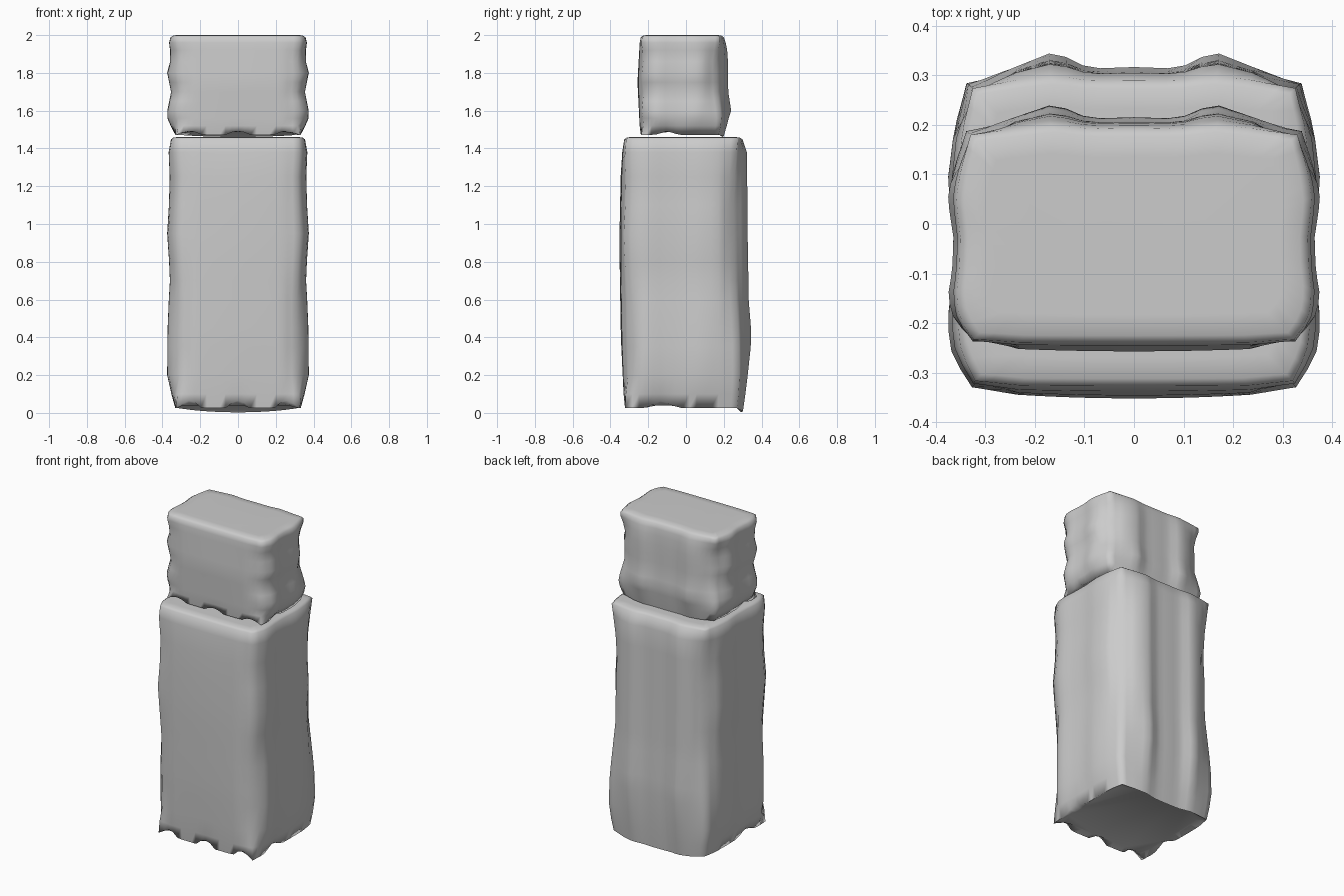
import bpy, bmesh, math

if "Cube" in bpy.data.objects:
    bpy.data.objects.remove(bpy.data.objects["Cube"])


def interp(table, t):
    """Piecewise linear lookup in a list of (t, value)."""
    if t <= table[0][0]:
        return table[0][1]
    for (a, va), (b, vb) in zip(table, table[1:]):
        if t <= b:
            return va + (vb - va) * (t - a) / (b - a)
    return table[-1][1]


# Fold depth across the back (by |x|) and along each side (by y, -1 front to 1 back)
BACK_FOLD = [(0, 0.5), (0.09, 0.45), (0.16, 1.0), (0.24, 0.5), (0.34, 0.1)]
SIDE_FOLD = [(-1, 0.1), (-0.8, 0.85), (-0.55, 1.0), (-0.3, 0.8), (0.0, 0.75),
             (0.35, 1.0), (0.7, 0.7), (1, 0.3)]
HALF = 0.33


def soft_block(name, z0, z1, front, back, levels, side, front_out, back_out,
               front_pinch, back_pinch, hem):
    bm = bmesh.new()
    mid = (back - front) / 2

    def ring(z, inset, lift):
        pts = []
        fo, so, bo = (interp(t, z) for t in (front_out, side, back_out))
        n, m = 20, 16

        def side_x(v):
            return HALF + so * interp(SIDE_FOLD, v) - inset
        # front face
        for i in range(n):
            t = -1 + 2 * i / n
            y = -front - fo * (1 - 0.6 * t * t) + inset
            pts.append((t * side_x(-1), y,
                        z + lift * hem * max(0, math.cos(t * 2.55 * math.pi))))
        # right side, back, left side
        for sgn in (1, -1):
            if sgn == -1:
                for i in range(n):
                    t = 1 - 2 * i / n
                    x = t * side_x(1)
                    y = back + bo * interp(BACK_FOLD, abs(x)) - inset
                    pts.append((x, y, z - lift * hem * 0.55 * (1 - t * t)))
            for i in range(m):
                v = sgn * (-1 + 2 * i / m)
                y0 = -front - fo * 0.4 + inset
                y1 = back + bo * 0.1 - inset
                y = y0 + (y1 - y0) * (v + 1) / 2
                up = max(0, 1 - abs(v + 0.35) / 0.3)
                pts.append((sgn * side_x(v), y, z + lift * hem * up))
        # pinch the four upright corners
        out = []
        for x, y, pz in pts:
            s, b = (1 if x > 0 else -1), y > mid
            cx, cy = side_x(1 if b else -1), (back if b else -front)
            d = math.hypot(abs(x) - cx, y - cy)
            p = interp(back_pinch if b else front_pinch, z) * max(0, 1 - d / 0.1)
            out.append((x - s * p * 0.7, y - (0.7 if b else -0.7) * p, pz))
        return [bm.verts.new(p) for p in out]

    rings = [ring(z0 + 0.015, 0.04, 0), ring(z0, 0.004, 1)]
    rings += [ring(z, 0, 0) for z in levels]
    rings += [ring(z1 - 0.012, 0.004, 0), ring(z1 - 0.001, 0.018, 0), ring(z1, 0.06, 0)]
    for a, b in zip(rings, rings[1:]):
        for i in range(len(a)):
            j = (i + 1) % len(a)
            bm.faces.new((a[i], a[j], b[j], b[i]))
    bm.faces.new(rings[0][::-1])
    bm.faces.new(rings[-1])
    bmesh.ops.recalc_face_normals(bm, faces=bm.faces)
    me = bpy.data.meshes.new(name)
    bm.to_mesh(me)
    bm.free()
    ob = bpy.data.objects.new(name, me)
    bpy.context.collection.objects.link(ob)
    bpy.context.view_layer.objects.active = ob
    ob.select_set(True)
    bpy.ops.object.shade_smooth_by_angle(angle=math.radians(100))
    ob.select_set(False)


# Tall lower block
soft_block(
    "body", 0.025, 1.46, 0.327, 0.285,
    [0.1, 0.2, 0.35, 0.45, 0.6, 0.7, 0.8, 0.95, 1.1, 1.25, 1.38],
    side=[(0.02, 0.005), (0.2, 0.046), (0.5, 0.043), (0.72, 0.03), (0.95, 0.046),
          (1.2, 0.03), (1.38, 0.038), (1.46, 0.028)],
    front_out=[(0.03, 0.0), (0.4, 0.018), (0.9, 0.026), (1.3, 0.018), (1.46, 0.003)],
    back_out=[(0.02, 0.02), (0.2, 0.045), (0.4, 0.068), (0.6, 0.05), (0.9, 0.045),
              (1.38, 0.04), (1.46, 0.015)],
    front_pinch=[(0.03, 0), (0.2, 0.035), (0.6, 0.035), (0.95, 0.012), (1.2, 0.03),
                 (1.4, 0.012)],
    back_pinch=[(0.03, 0.02), (0.25, 0.005), (0.7, 0.045), (1.1, 0.055), (1.35, 0.04),
                (1.46, 0.01)],
    hem=0.04)

# Short upper block
soft_block(
    "head", 1.472, 2.0, 0.241, 0.188,
    [1.52, 1.56, 1.6, 1.65, 1.7, 1.75, 1.8, 1.86, 1.92, 1.96],
    side=[(1.47, 0.005), (1.56, 0.045), (1.6, 0.045), (1.7, 0.025), (1.8, 0.046),
          (1.88, 0.025), (1.97, 0.037), (2.0, 0.03)],
    front_out=[(1.47, 0.002), (1.75, 0.016), (2.0, 0.002)],
    back_out=[(1.47, 0.015), (1.55, 0.038), (1.6, 0.055), (1.7, 0.038), (1.9, 0.036),
              (2.0, 0.015)],
    front_pinch=[(1.47, 0), (1.53, 0.03), (1.6, 0.015), (1.7, 0.035), (1.8, 0.02),
                 (1.88, 0.03), (1.97, 0.008)],
    back_pinch=[(1.47, 0.02), (1.55, 0.005), (1.7, 0.04), (1.88, 0.045), (1.95, 0.02),
                (2.0, 0.005)],
    hem=0.02)
